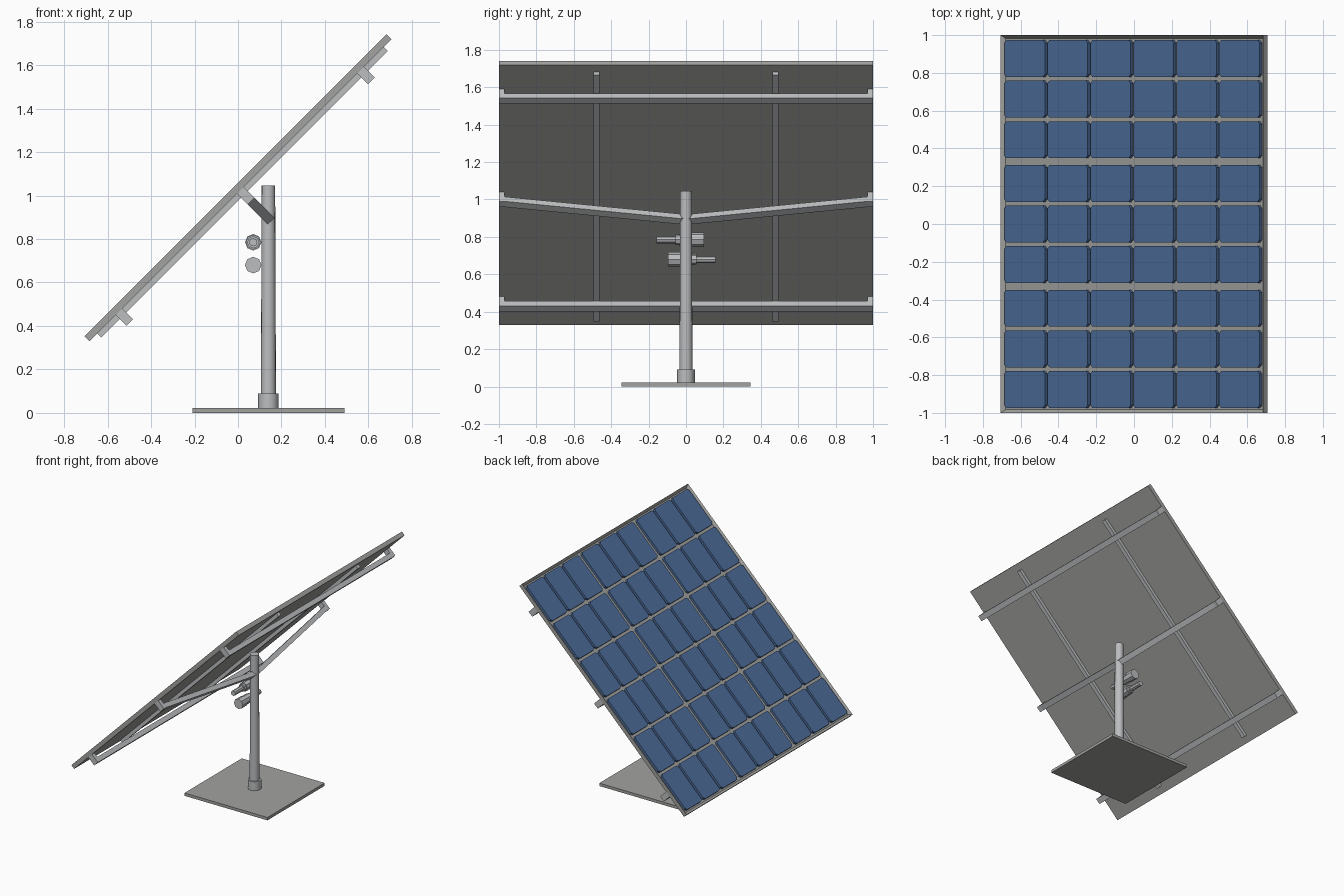
import bpy, bmesh, math
from mathutils import Matrix, Vector

if "Cube" in bpy.data.objects:
    bpy.data.objects.remove(bpy.data.objects["Cube"])


def material(name, rgb):
    m = bpy.data.materials.new(name)
    m.diffuse_color = (*rgb, 1)
    m.use_nodes = True
    m.node_tree.nodes["Principled BSDF"].inputs["Base Color"].default_value = m.diffuse_color
    return m


GREY = material("panel_grey", (0.36, 0.36, 0.35))
STEEL = material("light_steel", (0.50, 0.51, 0.52))
BLUE = material("cell_blue", (0.073, 0.15, 0.32))

# Panel frame: local x runs up the slope, local z is the sunny side
TILT = Matrix.Translation((0, 0, 1.035)) @ Matrix.Rotation(math.radians(-45), 4, 'Y')
L, T = 1.965, 0.032
BACK = -T / 2


def finish(name, bm, mat, matrix=Matrix(), smooth=False):
    bmesh.ops.recalc_face_normals(bm, faces=bm.faces)
    me = bpy.data.meshes.new(name)
    bm.to_mesh(me)
    bm.free()
    me.materials.append(mat)
    ob = bpy.data.objects.new(name, me)
    bpy.context.collection.objects.link(ob)
    ob.matrix_world = matrix
    if smooth:
        bpy.context.view_layer.objects.active = ob
        ob.select_set(True)
        bpy.ops.object.shade_smooth_by_angle(angle=math.radians(35))
        ob.select_set(False)
    return ob


def add_box(bm, lo, hi):
    lo, hi = Vector(lo), Vector(hi)
    m = Matrix.Translation((lo + hi) / 2) @ Matrix.Diagonal((*(hi - lo), 1))
    return bmesh.ops.create_cube(bm, size=1, matrix=m)


def add_prism(bm, points, offset):
    """Extrude a flat outline along an offset."""
    f = bm.faces.new([bm.verts.new(p) for p in points])
    ext = bmesh.ops.extrude_face_region(bm, geom=[f], use_keep_orig=True)
    vs = [g for g in ext["geom"] if isinstance(g, bmesh.types.BMVert)]
    bmesh.ops.translate(bm, verts=vs, vec=offset)


def add_rod(bm, a, b, r1, r2, sides):
    a, b = Vector(a), Vector(b)
    d = b - a
    rot = Matrix.Rotation(math.radians(-90), 4, 'X') if abs(d.y) > abs(d.z) else Matrix()
    bmesh.ops.create_cone(bm, cap_ends=True, segments=sides, radius1=r1, radius2=r2,
                          depth=d.length, matrix=Matrix.Translation((a + b) / 2) @ rot)


# Panel tray with a raised rim
bm = bmesh.new()
add_box(bm, (-L / 2, -1, BACK), (L / 2, 1, T / 2))
bm.faces.ensure_lookup_table()
bm.normal_update()
top = max(bm.faces, key=lambda f: f.normal.z)
bmesh.ops.inset_region(bm, faces=[top], thickness=0.025)
bmesh.ops.translate(bm, verts=top.verts, vec=(0, 0, -0.02))
finish("panel_tray", bm, GREY, TILT)

# Solar cells with clipped corners, in three banks of three rows
bm = bmesh.new()
W, H, GAP, C = 0.3015, 0.195, 0.02, 0.014
for i in range(6):
    u = (i - 2.5) * (W + GAP)
    for bank in (-1, 0, 1):
        for j in (-1, 0, 1):
            v = bank * 0.661 + j * (H + GAP)
            a, b = W / 2, H / 2
            outline = [(a, b - C), (a - C, b), (C - a, b), (-a, b - C),
                       (-a, C - b), (C - a, -b), (a - C, -b), (a, C - b)]
            add_prism(bm, [(u + x, v + y, T / 2 - 0.001) for x, y in outline],
                      (0, 0, -0.019))
finish("solar_cells", bm, BLUE, TILT)

# Two rails running up the back
for side, name in ((-1, "rail_front"), (1, "rail_rear")):
    bm = bmesh.new()
    y = side * 0.478
    add_box(bm, (-0.932, y - 0.016, -0.041), (0.932, y + 0.016, BACK))
    finish(name, bm, STEEL, TILT)

# Cross bars with stand-offs at their ends; the middle one dips to the pole
BW, B0, B1 = 0.043, -0.085, -0.05
for u, dip, name in ((-0.79, 0, "lower_cross_bar"), (0, 0.13, "middle_cross_bar"),
                     (0.782, 0, "upper_cross_bar")):
    bm = bmesh.new()
    x = u - BW / 2
    ys = [(-1, 0), (-0.97, 0), (-0.03, dip), (0.03, dip), (0.97, 0), (1, 0)]
    if not dip:
        ys = [ys[0], ys[-1]]
    add_prism(bm, [(x, y, B0 - d) for y, d in ys] +
              [(x, y, B1 - d) for y, d in reversed(ys)], (BW, 0, 0))
    for s in (-1, 1):
        y0, y1 = sorted((s * 0.97, s))
        add_box(bm, (x, y0, B1), (x + BW, y1, BACK))
    finish(name, bm, STEEL, TILT)

# Base plate, collar and pole
PX = 0.14
bm = bmesh.new()
add_box(bm, (PX - 0.35, -0.345, 0), (PX + 0.35, 0.345, 0.022))
finish("base_plate", bm, GREY)

bm = bmesh.new()
add_rod(bm, (PX, 0, 0.02), (PX, 0, 0.09), 0.047, 0.047, 12)
finish("pole_collar", bm, STEEL, smooth=True)

bm = bmesh.new()
add_rod(bm, (PX, 0, 0.02), (PX, 0, 1.045), 0.035, 0.031, 16)
finish("pole", bm, STEEL, smooth=True)

# Two drive motors on the pole, facing opposite ways
for z, s, name in ((0.785, 1, "upper_motor"), (0.68, -1, "lower_motor")):
    bm = bmesh.new()
    mx = 0.07
    add_rod(bm, (mx, -s * 0.035, z), (mx, s * 0.03, z), 0.034, 0.034, 8)
    add_rod(bm, (mx, s * 0.03, z), (mx, s * 0.095, z), 0.038, 0.038, 8)
    add_rod(bm, (mx, -s * 0.055, z), (mx, -s * 0.03, z), 0.028, 0.028, 8)
    add_rod(bm, (mx, -s * 0.158, z), (mx, -s * 0.05, z), 0.019, 0.019, 8)
    finish(name, bm, STEEL)
